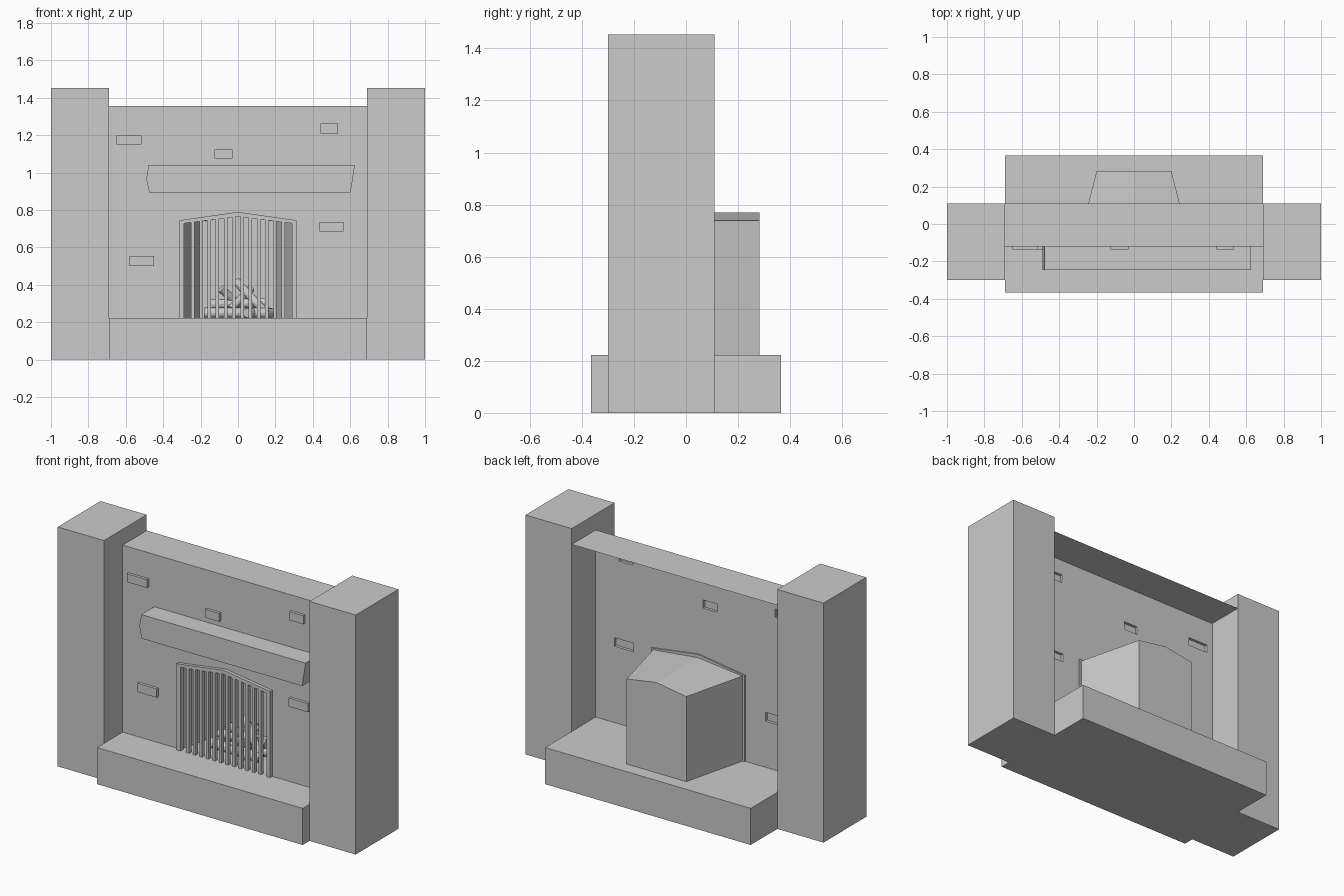
import bpy, bmesh
from mathutils import Vector

if "Cube" in bpy.data.objects:
    bpy.data.objects.remove(bpy.data.objects["Cube"])


def finish(name, bm, fix=True):
    if fix:
        bmesh.ops.recalc_face_normals(bm, faces=bm.faces[:])
    me = bpy.data.meshes.new(name)
    bm.to_mesh(me)
    bm.free()
    ob = bpy.data.objects.new(name, me)
    bpy.context.collection.objects.link(ob)
    return ob


def box(name, x0, x1, y0, y1, z0, z1, open_back=False):
    bm = bmesh.new()
    bmesh.ops.create_cube(bm, size=1)
    for v in bm.verts:
        v.co = ((x0, x1)[v.co.x > 0], (y0, y1)[v.co.y > 0], (z0, z1)[v.co.z > 0])
    if open_back:
        back = [f for f in bm.faces if f.calc_center_median().y > y1 - 1e-4]
        bmesh.ops.delete(bm, geom=back, context='FACES_ONLY')
    return finish(name, bm)


def arch(half, side, apex, z0=0.22):
    return [(-half, z0), (-half, side), (0, apex), (half, side), (half, z0)]


def loft(bm, a, b, closed=True):
    """Quads between two equally long vertex rows."""
    n = len(a)
    for i in range(n if closed else n - 1):
        j = (i + 1) % n
        bm.faces.new((a[i], a[j], b[j], b[i]))


def row(bm, pts, y):
    return [bm.verts.new((x, y, z)) for x, z in pts]


W, FRONT, BACK = 0.69, -0.12, 0.11

# Side pillars and hearth slab
for side, x0, x1 in (("left", -1, -W), ("right", W, 1)):
    box(side + "_pillar", x0, x1, -0.30, BACK, 0, 1.453)
box("hearth", -W, W, -0.365, 0.365, 0, 0.222)

# Raised bricks: x0, x1, z0, z1
bricks = [(-0.65, -0.515, 1.15, 1.2), (0.44, 0.535, 1.21, 1.262),
          (-0.125, -0.03, 1.075, 1.125), (0.435, 0.565, 0.685, 0.737),
          (-0.58, -0.45, 0.502, 0.555)]

# Chimney breast: front sheet with openings, plus thin top sheet
bm = bmesh.new()
outline = arch(0.312, 0.745, 0.789) + [(W, 0.22), (W, 1.357), (-W, 1.357), (-W, 0.22)]
loops = [outline] + [[(a, c), (b, c), (b, d), (a, d)] for a, b, c, d in bricks]
edges = []
for pts in loops:
    vs = row(bm, pts, FRONT)
    edges += [bm.edges.new((vs[i - 1], vs[i])) for i in range(len(vs))]
bmesh.ops.triangle_fill(bm, use_beauty=True, use_dissolve=False, edges=edges,
                        normal=Vector((0, -1, 0)))
for f in bm.faces:
    f.normal_update()
    if f.normal.y > 0:
        f.normal_flip()
bm.faces.new([bm.verts.new(p) for p in ((-W, FRONT, 1.357), (W, FRONT, 1.357),
                                        (W, BACK, 1.357), (-W, BACK, 1.357))])
finish("chimney_breast", bm, fix=False)
for i, (a, b, c, d) in enumerate(bricks):
    box(f"brick_{i + 1}", a, b, FRONT - 0.017, FRONT, c, d, open_back=True)

# Mantel beam with rough-cut ends
bm = bmesh.new()
left = [(-0.478, 1.04), (-0.49, 0.965), (-0.475, 0.895)]
right = [(0.602, 0.895), (0.613, 0.965), (0.625, 1.04)]
a, b = row(bm, left + right, -0.245), row(bm, left + right, FRONT)
loft(bm, a, b)
bm.faces.new(a)
bm.faces.new(b)
finish("mantel", bm)

# Firebox tapering to the back
bm = bmesh.new()
a = row(bm, arch(0.302, 0.738, 0.77), FRONT)
b = row(bm, arch(0.2, 0.738, 0.77), 0.283)
loft(bm, a, b, closed=False)
bm.faces.new(b)
finish("firebox", bm)

# Arched frame round the opening
bm = bmesh.new()
outer, inner = arch(0.314, 0.745, 0.79), arch(0.288, 0.729, 0.766)
rows = [row(bm, p, y) for p, y in ((outer, -0.14), (inner, -0.14),
                                   (inner, -0.112), (outer, -0.112))]
for i in range(4):
    loft(bm, rows[i], rows[(i + 1) % 4], closed=False)
for k in (0, 4):
    bm.faces.new([r[k] for r in rows])
finish("opening_frame", bm)

# Grate bars
for i in range(12):
    x = -0.242 + i * 0.044
    top = 0.77 - abs(x) * 0.128
    box(f"grate_bar_{i + 1}", x - 0.009, x + 0.009, -0.138, -0.114, 0.22, top)

# Stacked fire logs: start, end, radius
logs = [((-0.18, 0.0, 0.25), (0.16, -0.01, 0.25), 0.028),
        ((-0.17, 0.12, 0.25), (0.17, 0.11, 0.25), 0.028),
        ((-0.16, 0.05, 0.295), (0.15, 0.06, 0.305), 0.026),
        ((0.05, -0.05, 0.25), (0.18, 0.13, 0.25), 0.026),
        ((0.15, 0.0, 0.25), (-0.01, 0.08, 0.42), 0.022),
        ((-0.09, 0.02, 0.38), (0.05, 0.1, 0.25), 0.022),
        ((-0.04, 0.0, 0.27), (0.07, 0.1, 0.38), 0.02)]
for i, (p, q, r) in enumerate(logs):
    p, q = Vector(p), Vector(q)
    bpy.ops.mesh.primitive_cylinder_add(vertices=12, radius=r, depth=(q - p).length,
                                        location=(p + q) / 2,
                                        rotation=(q - p).to_track_quat('Z', 'Y').to_euler())
    bpy.context.object.name = f"fire_log_{i + 1}"
